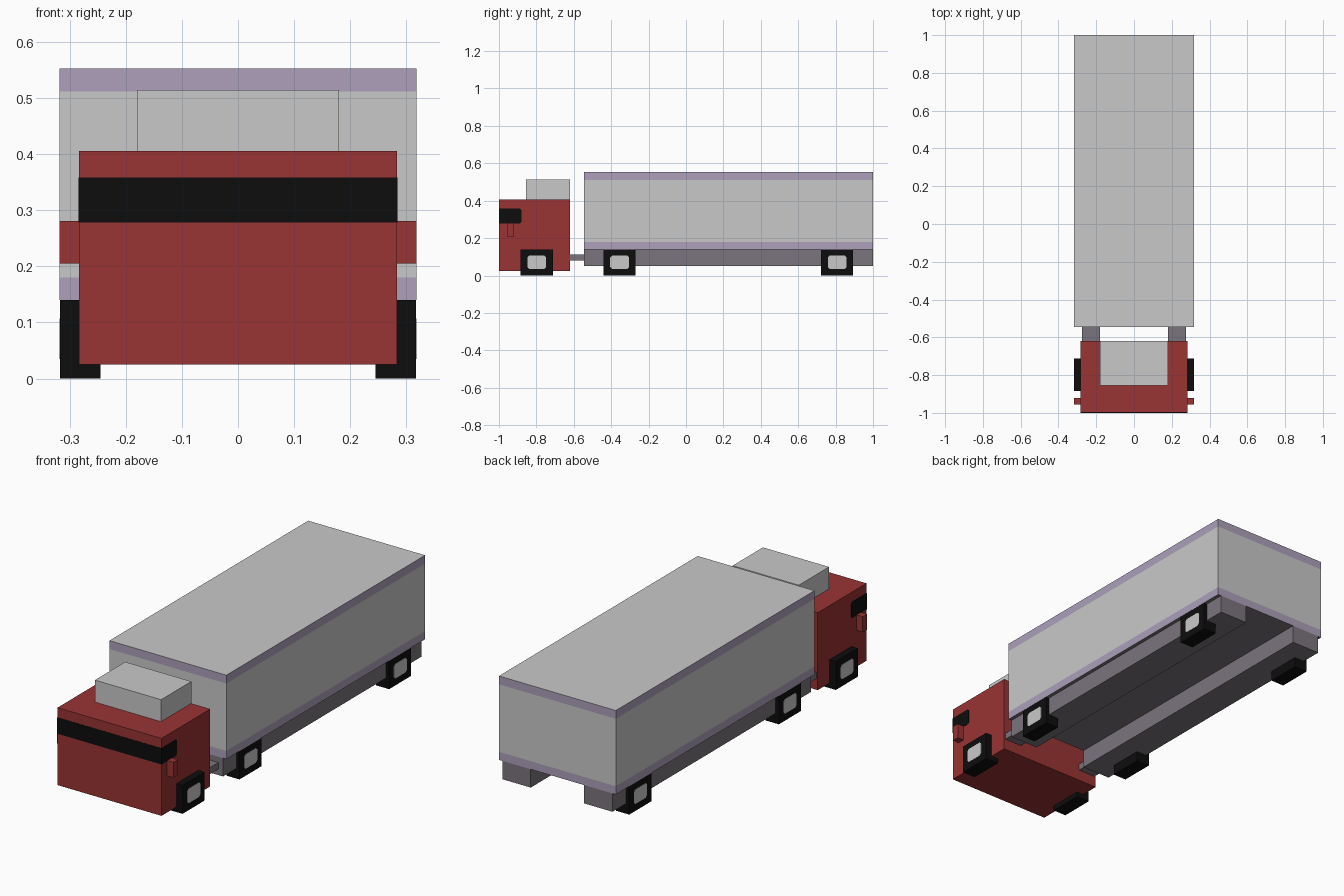
import bpy, bmesh

if "Cube" in bpy.data.objects:
    bpy.data.objects.remove(bpy.data.objects["Cube"])


def mat(name, r, g, b):
    m = bpy.data.materials.new(name)
    m.diffuse_color = (r, g, b, 1)
    m.use_nodes = True
    m.node_tree.nodes["Principled BSDF"].inputs["Base Color"].default_value = m.diffuse_color
    return m


RED = mat("cab red", 0.319, 0.033, 0.033)
GREY = mat("light grey", 0.584, 0.584, 0.584)
PURPLE = mat("trim purple", 0.418, 0.352, 0.497)
CHASSIS = mat("chassis grey", 0.198, 0.178, 0.205)
BLACK = mat("black", 0.004, 0.004, 0.004)


def finish(name, bm, *mats):
    bmesh.ops.recalc_face_normals(bm, faces=bm.faces)
    me = bpy.data.meshes.new(name)
    bm.to_mesh(me)
    bm.free()
    for m in mats:
        me.materials.append(m)
    ob = bpy.data.objects.new(name, me)
    bpy.context.collection.objects.link(ob)
    return ob


def box_bm(x, y, z):
    bm = bmesh.new()
    bmesh.ops.create_cube(bm, size=1)
    for v in bm.verts:
        v.co = [r[0] if c < 0 else r[1] for r, c in zip((x, y, z), v.co)]
    return bm


def box(name, x, y, z, m):
    return finish(name, box_bm(x, y, z), m)


def prism(name, profile, x0, x1, m):
    """Extrude a (y, z) outline along x."""
    bm = bmesh.new()
    f = bm.faces.new([bm.verts.new((x0, y, z)) for y, z in profile])
    ext = bmesh.ops.extrude_face_region(bm, geom=[f])
    for v in ext["geom"]:
        if isinstance(v, bmesh.types.BMVert):
            v.co.x = x1
    return finish(name, bm, m)


# Cab, roof box and wrap-around windscreen
box("cab", (-0.283, 0.283), (-0.999, -0.62), (0.025, 0.406), RED)
box("roof_box", (-0.18, 0.18), (-0.855, -0.62), (0.406, 0.514), GREY)
prism("windscreen", [(-1.0, 0.278), (-0.888, 0.278), (-0.88, 0.286),
                     (-0.88, 0.35), (-0.888, 0.358), (-1.0, 0.358)],
      -0.2842, 0.2842, BLACK)

# Trailer body with coloured bands chosen by height
bm = box_bm((-0.318, 0.318), (-0.545, 1.0), (0.14, 0.553))
for h in (0.18, 0.512):
    bmesh.ops.bisect_plane(bm, geom=bm.verts[:] + bm.edges[:] + bm.faces[:],
                           plane_co=(0, 0, h), plane_no=(0, 0, 1))
bm.normal_update()
for f in bm.faces:
    z = f.calc_center_median().z
    if f.normal.z < -0.5:
        f.material_index = 2
    elif f.normal.z < 0.5 and (z < 0.18 or z > 0.512):
        f.material_index = 1
finish("trailer_body", bm, GREY, PURPLE, CHASSIS)

# Parts on both sides
for side, s in (("left", -1), ("right", 1)):
    def span(a, b):
        return tuple(sorted((s * a, s * b)))

    box(f"mirror_{side}", span(0.283, 0.318), (-0.955, -0.92), (0.205, 0.281), RED)
    box(f"chassis_rail_{side}", span(0.145, 0.30), (-0.545, 1.0), (0.05, 0.14), CHASSIS)
    box(f"coupling_bar_{side}", span(0.18, 0.275), (-0.62, -0.545), (0.08, 0.112), CHASSIS)

    # Square wheels with a hub plate
    for place, y in (("cab", -0.798), ("trailer_front", -0.355), ("trailer_rear", 0.808)):
        box(f"wheel_{place}_{side}", span(0.245, 0.317),
            (y - 0.086, y + 0.086), (0, 0.14), BLACK)
        w, h, c, zc = 0.05, 0.036, 0.01, 0.071
        prism(f"hub_{place}_{side}",
              [(y - w, zc - h + c), (y - w + c, zc - h), (y + w - c, zc - h),
               (y + w, zc - h + c), (y + w, zc + h - c), (y + w - c, zc + h),
               (y - w + c, zc + h), (y - w, zc + h - c)],
              s * 0.3155, s * 0.3185, GREY)
